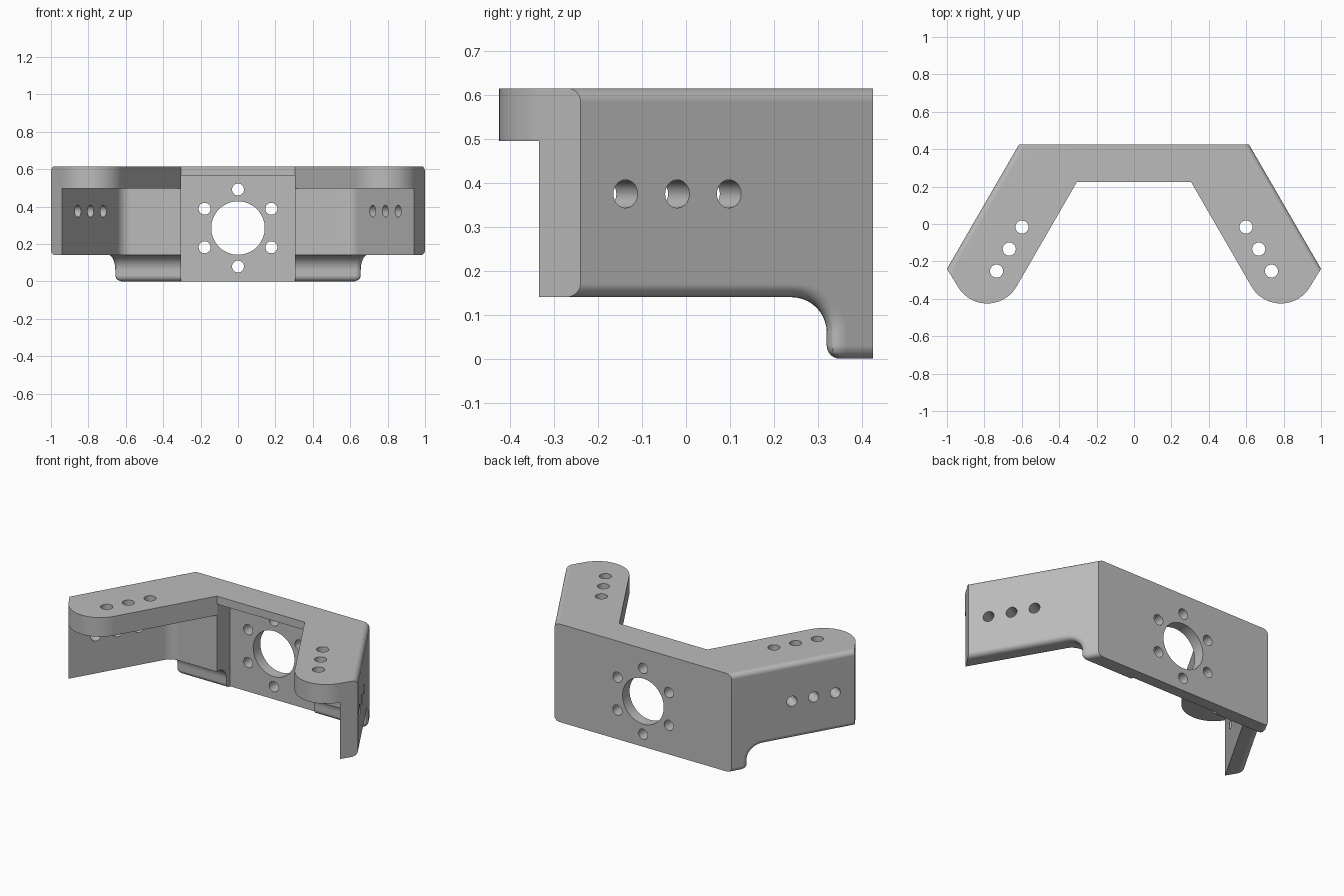
import bpy, bmesh, math
from mathutils import Vector, Matrix

cube = bpy.data.objects.get("Cube")
if cube:
    bpy.data.objects.remove(cube, do_unlink=True)

TOP, DECK, WALL_BOTTOM = 0.615, 0.495, 0.14
BACK, INNER, POCKET = 0.425, 0.225, 0.355
ROUND = 0.03
ARM_N = Vector((math.cos(math.pi / 6), 0.5, 0))    # outward normal of the left arm
ARM_D = Vector((0.5, -math.cos(math.pi / 6), 0))   # direction along the left arm
CORNER = Vector((0.615, BACK, 0))


def arc(cx, cy, r, a0, a1, n):
    return [(cx + r * math.cos(math.radians(a0 + (a1 - a0) * i / n)),
             cy + r * math.sin(math.radians(a0 + (a1 - a0) * i / n)))
            for i in range(n + 1)]


def mirrored(half):
    return half + [(-x, y) for x, y in reversed(half)]


def make(name, bm):
    bmesh.ops.recalc_face_normals(bm, faces=bm.faces)
    mesh = bpy.data.meshes.new(name)
    bm.to_mesh(mesh)
    bm.free()
    ob = bpy.data.objects.new(name, mesh)
    bpy.context.collection.objects.link(ob)
    return ob


def prism(name, points, lo, hi, along_x=False):
    bm = bmesh.new()
    place = (lambda a, b: (lo, a, b)) if along_x else (lambda a, b: (a, b, lo))
    face = bm.faces.new([bm.verts.new(place(a, b)) for a, b in points])
    step = Vector((hi - lo, 0, 0)) if along_x else Vector((0, 0, hi - lo))
    ext = bmesh.ops.extrude_face_region(bm, geom=[face], use_keep_orig=True)
    bmesh.ops.translate(bm, vec=step,
                        verts=[g for g in ext["geom"] if isinstance(g, bmesh.types.BMVert)])
    return make(name, bm)


def drills(name, holes):
    """Cylinders given as (centre, axis, radius, length)."""
    bm = bmesh.new()
    for centre, axis, r, length in holes:
        m = Matrix.Translation(centre) @ Vector(axis).to_track_quat('Z', 'Y').to_matrix().to_4x4()
        bmesh.ops.create_cone(bm, cap_ends=True, segments=48 if r > 0.1 else 28,
                              radius1=r, radius2=r, depth=length, matrix=m)
    return make(name, bm)


def apply(ob, mod):
    bpy.ops.object.select_all(action='DESELECT')
    ob.select_set(True)
    bpy.context.view_layer.objects.active = ob
    bpy.ops.object.modifier_apply(modifier=mod.name)


def cut(ob, cutter):
    cutter.hide_render = True
    mod = ob.modifiers.new("cut", 'BOOLEAN')
    mod.operation, mod.solver, mod.object = 'DIFFERENCE', 'EXACT', cutter
    apply(ob, mod)
    bpy.data.objects.remove(cutter, do_unlink=True)


# Body: plan outline with two angled, round-ended arms
tip = arc(0.785, -0.244, 0.181, -30, -150, 28)
bracket = prism("mounting_bracket",
                mirrored([(CORNER.x, BACK), (1.0, -0.24)] + tip + [(0.305, INNER)]), 0, TOP)

# Space below the arm walls, with a rounded step down to the rear plate
step = [(-1, -0.1), (0.32, -0.1)] + arc(0.24, 0.06, 0.08, 0, 90, 10) + [(-1, WALL_BOTTOM)]
cut(bracket, prism("step_cutter", step, -1.2, 1.2, along_x=True))

# Rounded outer edges of both arms, equal radius at every edge angle
bm = bmesh.new()
bm.from_mesh(bracket.data)
weight = bm.edges.layers.float.new("bevel_weight_edge")
widest = math.tan(math.radians(60))
for e in bm.edges:
    a, b = (Vector((abs(v.co.x), v.co.y, v.co.z)) for v in e.verts)
    on_wall = all(abs((p - CORNER).dot(ARM_N)) < 0.004 for p in (a, b))
    upright = abs(a.x - b.x) < 1e-4 and abs(a.y - b.y) < 1e-4
    at_end = upright and (abs(a.y - BACK) < 0.01 or a.y < 0)
    if on_wall and not at_end and len(e.link_faces) == 2:
        angle = e.calc_face_angle()
        if angle > 0.2:
            e[weight] = min(1, math.tan(angle / 2) / widest)
bm.to_mesh(bracket.data)
bm.free()
bevel = bracket.modifiers.new("round", 'BEVEL')
bevel.limit_method, bevel.width, bevel.segments = 'WEIGHT', ROUND * widest, 6
bevel.use_clamp_overlap = False
apply(bracket, bevel)

# Central pocket behind the rear plate
cut(bracket, prism("pocket_cutter",
                   mirrored([(0.305, 0.1), (0.305, POCKET)]), -0.1, 0.565))

# Hollow under the deck, leaving the outer walls with a rounded inside corner
wall_end = Vector((0.942, -0.335, 0))
bend = wall_end - ARM_D * ((INNER - wall_end.y) / -ARM_D.y) * -1 * -1
r = 0.08
t = r * math.tan(math.radians(30))
inside = arc(bend.x - t, INNER - r, r, 90, 30, 8)
far = wall_end + ARM_D * 0.3
cut(bracket, prism("hollow_cutter",
                   mirrored(inside + [(far.x, far.y)]), -0.1, DECK))

# Holes: large centre bore, ring of six, three per wall and three per deck arm
holes = [((0, 0.4, 0.285), (0, 1, 0), 0.143, 0.3)]
for k in range(6):
    a = math.radians(30 + 60 * k)
    holes.append(((0.206 * math.cos(a), 0.4, 0.285 + 0.206 * math.sin(a)),
                  (0, 1, 0), 0.032, 0.3))
for side in (1, -1):
    for k in (-1, 0, 1):
        p = Vector((0.872, -0.02, 0.375)) + ARM_D * 0.136 * k - ARM_N * 0.05
        holes.append(((side * p.x, p.y, p.z), (side * ARM_N.x, ARM_N.y, 0), 0.032, 0.24))
        q = Vector((0.667, -0.134, 0.555)) + ARM_D * 0.136 * k
        holes.append(((side * q.x, q.y, q.z), (0, 0, 1), 0.035, 0.3))
cut(bracket, drills("hole_cutter", holes))

# Plain grey finish, smooth curves with crisp edges
grey = bpy.data.materials.new("plain_grey")
grey.use_nodes = True
colour = (0.5, 0.5, 0.5, 1)
grey.diffuse_color = colour
grey.node_tree.nodes["Principled BSDF"].inputs["Base Color"].default_value = colour
bracket.data.materials.clear()
bracket.data.materials.append(grey)
for f in bracket.data.polygons:
    f.material_index = 0
bpy.ops.object.select_all(action='DESELECT')
bracket.select_set(True)
bpy.context.view_layer.objects.active = bracket
bpy.ops.object.shade_smooth_by_angle(angle=math.radians(25))
normals = bracket.modifiers.new("clean_shading", 'WEIGHTED_NORMAL')
normals.keep_sharp = True
